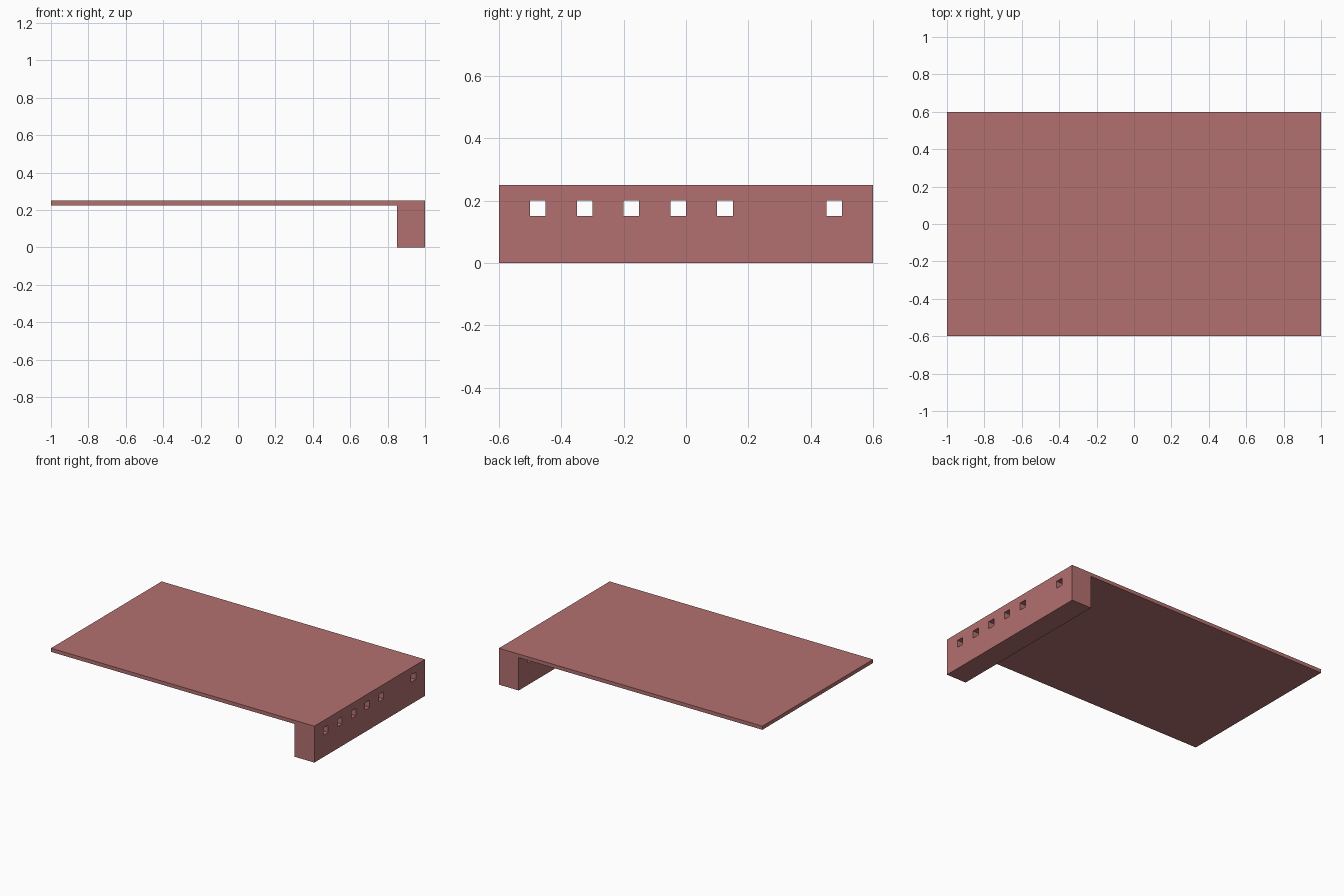
import bpy, bmesh
from mathutils import Matrix, Vector

if "Cube" in bpy.data.objects:
    bpy.data.objects.remove(bpy.data.objects["Cube"])


def finish(bm, name):
    bmesh.ops.recalc_face_normals(bm, faces=bm.faces)
    mesh = bpy.data.meshes.new(name)
    bm.to_mesh(mesh)
    bm.free()
    obj = bpy.data.objects.new(name, mesh)
    bpy.context.collection.objects.link(obj)
    return obj


# Thin slab with a deep edge beam: L-shaped profile extruded along y
profile = [(-1, 0.225), (0.85, 0.225), (0.85, 0), (1, 0), (1, 0.25), (-1, 0.25)]
bm = bmesh.new()
face = bm.faces.new([bm.verts.new((x, -0.6, z)) for x, z in profile])
ext = bmesh.ops.extrude_face_region(bm, geom=[face])
verts = [v for v in ext["geom"] if isinstance(v, bmesh.types.BMVert)]
bmesh.ops.translate(bm, verts=verts, vec=(0, 1.2, 0))
slab = finish(bm, "slab_with_edge_beam")

# Square through-holes in the beam: five evenly spaced, one apart
bm = bmesh.new()
for y in (-0.475, -0.325, -0.175, -0.025, 0.125, 0.475):
    place = Matrix.Translation((0.925, y, 0.175)) @ Matrix.Diagonal((0.3, 0.05, 0.05, 1))
    bmesh.ops.create_cube(bm, size=1, matrix=place)
cutter = finish(bm, "hole_cutter")
cutter.hide_render = True
cutter.hide_set(True)

holes = slab.modifiers.new("holes", "BOOLEAN")
holes.operation = "DIFFERENCE"
holes.solver = "EXACT"
holes.object = cutter

# Dusty red finish
mat = bpy.data.materials.new("dusty_red")
mat.diffuse_color = (0.45, 0.16, 0.16, 1)
mat.use_nodes = True
mat.node_tree.nodes["Principled BSDF"].inputs["Base Color"].default_value = mat.diffuse_color
slab.data.materials.append(mat)
